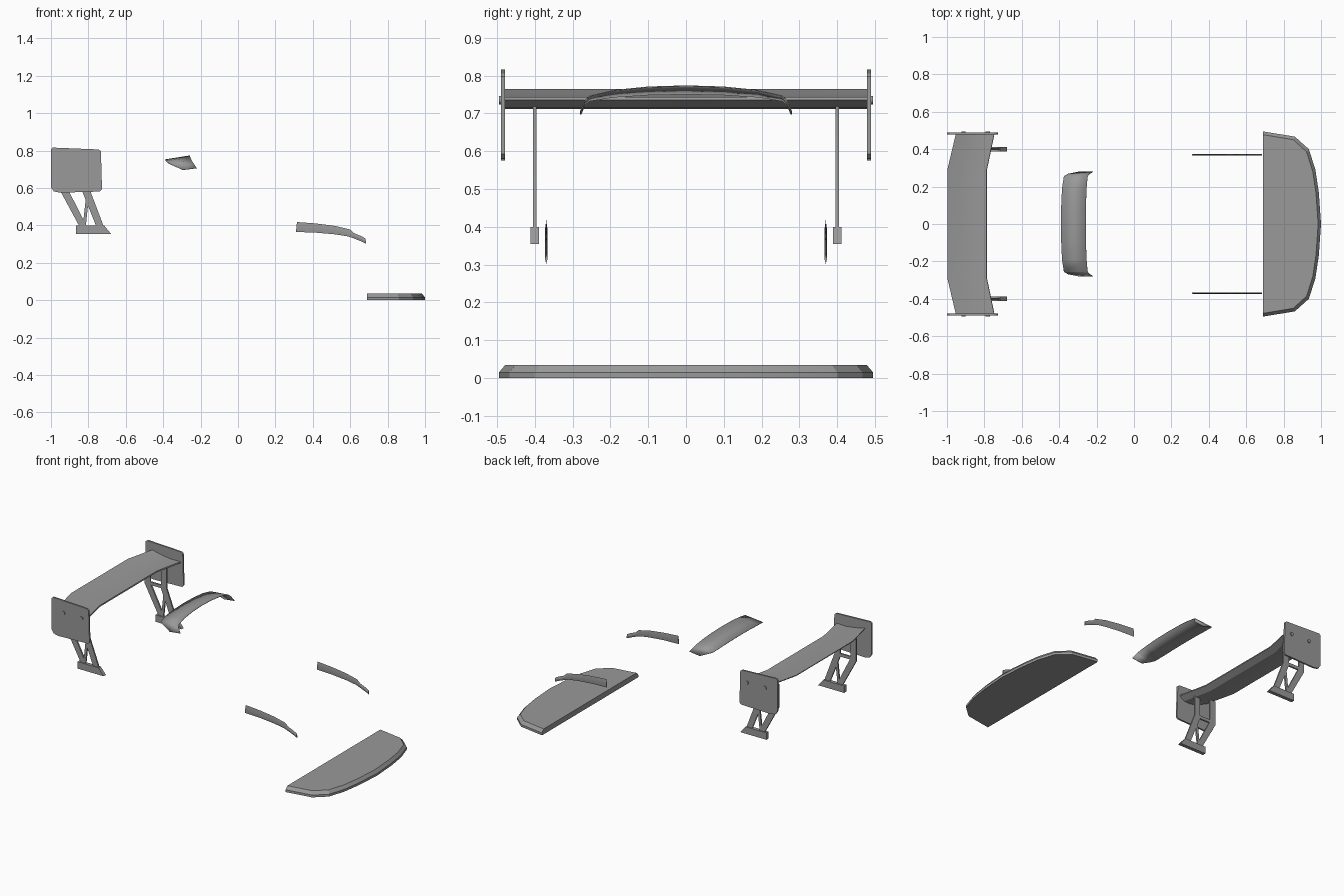
import bpy
import bmesh
from math import radians
from mathutils import Vector

if "Cube" in bpy.data.objects:
    bpy.data.objects.remove(bpy.data.objects["Cube"], do_unlink=True)

GREY = (0.32, 0.32, 0.32, 1)
grey = bpy.data.materials.new("kit grey")
grey.use_nodes = True
grey.diffuse_color = GREY
grey.node_tree.nodes["Principled BSDF"].inputs["Base Color"].default_value = GREY


def loft(name, sections, closed=True, mirror=False, smooth=25):
    """Skin a row of sections; closed sections also get end caps."""
    bm = bmesh.new()
    rows = [[bm.verts.new(p) for p in s] for s in sections]
    n = len(rows[0])
    for a, b in zip(rows, rows[1:]):
        for i in range(n if closed else n - 1):
            j = (i + 1) % n
            bm.faces.new((a[i], a[j], b[j], b[i]))
    if closed:
        bm.faces.new(rows[0])
        bm.faces.new(rows[-1])
    bmesh.ops.recalc_face_normals(bm, faces=bm.faces)
    mesh = bpy.data.meshes.new(name)
    bm.to_mesh(mesh)
    bm.free()
    mesh.materials.append(grey)
    obj = bpy.data.objects.new(name, mesh)
    bpy.context.collection.objects.link(obj)
    if mirror:
        m = obj.modifiers.new("Mirror", "MIRROR")
        m.use_axis = (False, True, False)
        m.use_mirror_merge = False
    bpy.ops.object.select_all(action="DESELECT")
    obj.select_set(True)
    bpy.context.view_layer.objects.active = obj
    bpy.ops.object.shade_smooth_by_angle(angle=radians(smooth))
    return obj


def plate(name, outline, y0, y1):
    """Side-profile plate, repeated on both sides."""
    return loft(name, [[(x, y, z) for x, z in outline] for y in (y0, y1)], mirror=True)


def bar(name, a, b, width, y0=0.395, y1=0.405):
    """Flat strut between two side-profile points."""
    a, b = Vector(a), Vector(b)
    d = (b - a).normalized() * width / 2
    side = Vector((-d.y, d.x))
    return plate(name, [a + side, b + side, b - side, a - side], y0, y1)


# Front splitter with a chamfered upper rim
half = [(0.69, 0.495), (0.86, 0.467), (0.935, 0.40), (0.97, 0.29), (0.988, 0.17)]
rim = half + [(1.0, 0)] + [(x, -y) for x, y in reversed(half)]


def inset(p):
    x, y = p
    return (0.69 + (x - 0.69) * 0.95, y * 0.965, 0.035)


loft("front_splitter", [[(x, y, 0) for x, y in rim],
                        [(x, y, 0.015) for x, y in rim],
                        [inset(p) for p in rim]], smooth=15)

# Slim canards with a slight ridge along the middle
top = [(0.315, 0.418), (0.42, 0.41), (0.52, 0.397), (0.60, 0.378), (0.62, 0.359), (0.66, 0.342), (0.682, 0.33)]
low = [(0.31, 0.365), (0.42, 0.361), (0.52, 0.352), (0.59, 0.341), (0.62, 0.33), (0.66, 0.314), (0.685, 0.302)]
loft("canard", [[(t[0], 0.3695, t[1]),
                 ((t[0] + b[0]) / 2, 0.373, (t[1] + b[1]) / 2),
                 (b[0], 0.3695, b[1]),
                 ((t[0] + b[0]) / 2, 0.366, (t[1] + b[1]) / 2)]
                for t, b in zip(top, low)], mirror=True)

# Arched roof spoiler: y, rear x, rear z, front x, front z
arch = [(0, -0.39, 0.753, -0.258, 0.774), (0.10, -0.389, 0.751, -0.257, 0.771),
        (0.19, -0.385, 0.745, -0.254, 0.762), (0.255, -0.375, 0.735, -0.248, 0.747),
        (0.268, -0.355, 0.725, -0.24, 0.735), (0.28, -0.295, 0.697, -0.22, 0.706)]
arch = [(-a[0], *a[1:]) for a in reversed(arch[1:])] + arch
roof = loft("roof_spoiler", [[(rx, y, rz), (fx, y, fz)] for y, rx, rz, fx, fz in arch], closed=False)
shell = roof.modifiers.new("Thickness", "SOLIDIFY")
shell.thickness = 0.003

# Rear wing: cambered section swept at the tips
section = [(-0.21, 0.765), (-0.14, 0.750), (-0.07, 0.741), (0, 0.743),
           (0.002, 0.735), (-0.035, 0.714), (-0.08, 0.711), (-0.14, 0.728), (-0.21, 0.760)]
wing = []
for y, front, chord in ((-0.48, -0.748, 0.205), (-0.29, -0.788, 0.21),
                        (0.29, -0.788, 0.21), (0.48, -0.748, 0.205)):
    wing.append([(front + x * chord / 0.21, y, z) for x, z in section])
loft("rear_wing", wing)

# Wing end plates and their bolts
plate("end_plate", [(-1.0, 0.808), (-0.99, 0.816), (-0.745, 0.806), (-0.733, 0.797),
                    (-0.727, 0.593), (-0.738, 0.581), (-0.95, 0.575), (-0.985, 0.582),
                    (-1.0, 0.605)], 0.478, 0.489)
for x in (-0.912, -0.782):
    bpy.ops.mesh.primitive_cylinder_add(vertices=12, radius=0.011, depth=0.012,
                                        location=(0, 0, 0), rotation=(radians(90), 0, 0))
    bolt = bpy.context.object
    bolt.name = "end_plate_bolt"
    bpy.ops.object.transform_apply(rotation=True)
    for v in bolt.data.vertices:
        v.co += Vector((x, 0.489, 0.735))
    bolt.data.materials.append(grey)
    mirror = bolt.modifiers.new("Mirror", "MIRROR")
    mirror.use_axis = (False, True, False)

# Bent wing supports: upright, slanted leg, crossbar and brace
for name, x_top, x_foot in (("rear", -0.928, -0.828), ("front", -0.812, -0.738)):
    w = 0.02
    plate(name + "_support_leg", [(x_top - w, 0.735), (x_top + w, 0.735), (x_top + w, 0.59),
                                  (x_foot + w, 0.395), (x_foot - w, 0.395), (x_top - w, 0.58)],
          0.395, 0.405)
bar("support_crossbar", (-0.928, 0.59), (-0.812, 0.59), 0.02)
bar("support_brace", (-0.803, 0.57), (-0.822, 0.395), 0.016)

# Mounting feet
plate("support_foot", [(-0.866, 0.40), (-0.716, 0.40), (-0.679, 0.355), (-0.866, 0.355)], 0.388, 0.411)
